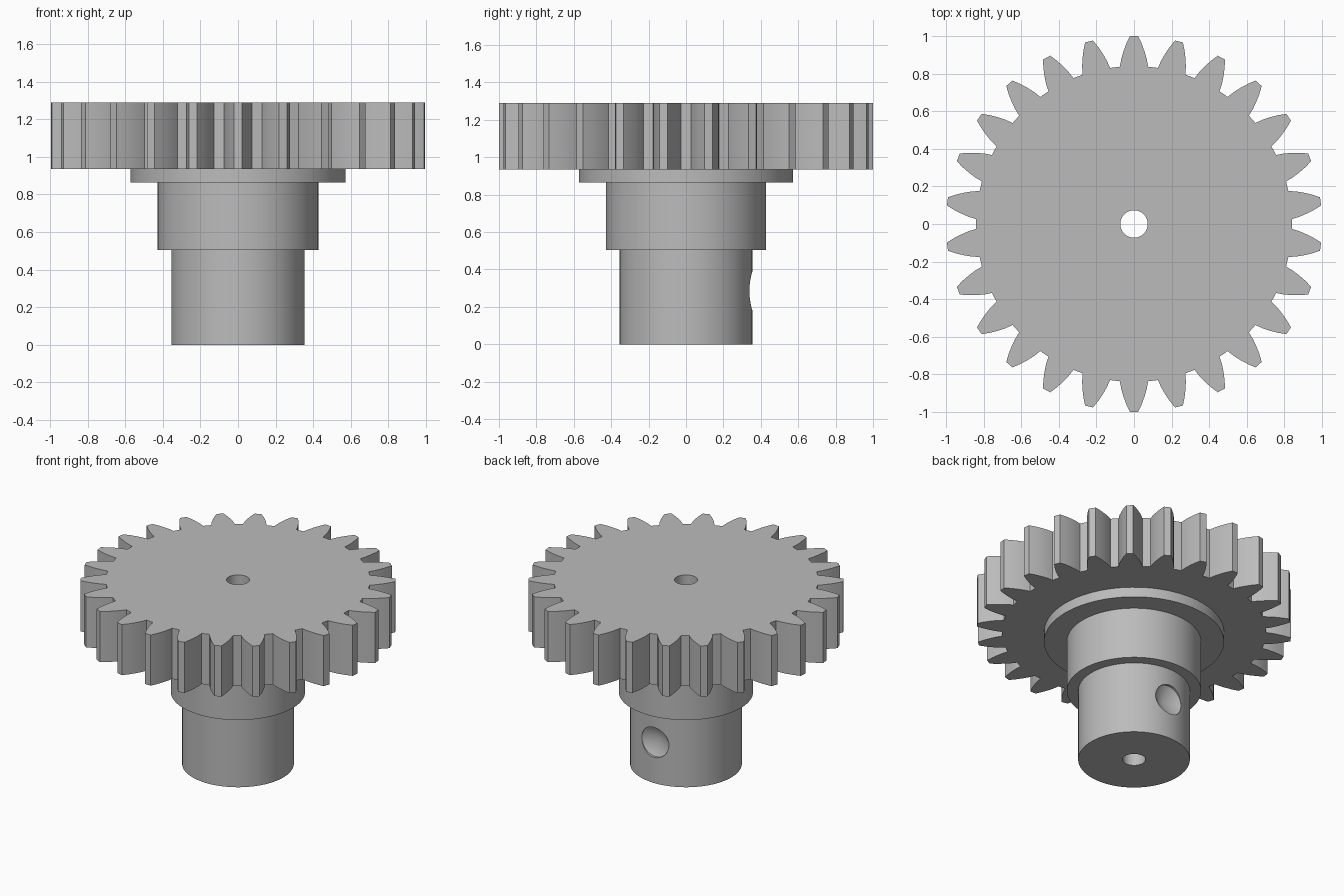
import bpy
import bmesh
import math
from mathutils import Matrix

TEETH = 26
BORE = 0.073

default = bpy.data.objects.get("Cube")
if default:
    bpy.data.objects.remove(default, do_unlink=True)

metal = bpy.data.materials.new("plain_grey")
metal.use_nodes = True
GREY = (0.5, 0.5, 0.5, 1)
metal.diffuse_color = GREY
metal.node_tree.nodes["Principled BSDF"].inputs["Base Color"].default_value = GREY


def finish(bm, name):
    bmesh.ops.recalc_face_normals(bm, faces=bm.faces[:])
    mesh = bpy.data.meshes.new(name)
    bm.to_mesh(mesh)
    bm.free()
    mesh.materials.append(metal)
    obj = bpy.data.objects.new(name, mesh)
    bpy.context.collection.objects.link(obj)
    return obj


def lathe(profile, name, segments=96, closed=True):
    """Spin an (r, z) profile about z; points at r = 0 close to a pole."""
    bm = bmesh.new()
    verts = [bm.verts.new((r, 0, z)) for r, z in profile]
    edges = [bm.edges.new(pair) for pair in zip(verts, verts[1:])]
    if closed:
        edges.append(bm.edges.new((verts[-1], verts[0])))
    bmesh.ops.spin(bm, geom=verts + edges, cent=(0, 0, 0), axis=(0, 0, 1),
                   angle=math.tau, steps=segments, use_duplicate=False)
    bmesh.ops.remove_doubles(bm, verts=bm.verts[:], dist=1e-5)
    return finish(bm, name)


def select_only(obj):
    bpy.ops.object.select_all(action="DESELECT")
    obj.select_set(True)
    bpy.context.view_layer.objects.active = obj


def cut(obj, cutter):
    cutter.hide_render = True
    mod = obj.modifiers.new("cut", "BOOLEAN")
    mod.operation = "DIFFERENCE"
    mod.solver = "EXACT"
    mod.object = cutter
    select_only(obj)
    bpy.ops.object.modifier_apply(modifier=mod.name)
    bpy.data.objects.remove(cutter, do_unlink=True)


# Stepped hub with a through bore and a flange under the gear
hub = lathe([(BORE, 0), (0.355, 0), (0.355, 0.505), (0.427, 0.505),
             (0.427, 0.865), (0.572, 0.865), (0.572, 0.935), (BORE, 0.935)],
            "stepped_hub")

# Drilled dimple with a conical bottom on the back of the hub
drill = lathe([(0, 0.28), (0.105, 0.338), (0.105, 0.45), (0, 0.45)],
              "drill_cutter", segments=48, closed=False)
drill.data.transform(Matrix.Translation((0, 0, 0.285))
                     @ Matrix.Rotation(-math.pi / 2, 4, "X"))
cut(hub, drill)

# Toothed wheel: one flank (radius, half width), mirrored and repeated
flank = [(0.84, 0.075), (0.88, 0.068), (0.92, 0.056), (0.96, 0.041), (1, 0.022)]
bm = bmesh.new()
outline = []
for i in range(TEETH):
    middle = math.pi / 2 + math.tau * i / TEETH
    for side, points in ((-1, flank), (1, flank[::-1])):
        for r, half in points:
            a = middle + side * math.asin(half / r)
            outline.append(bm.verts.new((r * math.cos(a), r * math.sin(a), 0.935)))
base = bm.faces.new(outline)
top = bmesh.ops.extrude_face_region(bm, geom=[base], use_keep_orig=True)
bmesh.ops.translate(bm, vec=(0, 0, 0.355),
                    verts=[g for g in top["geom"] if isinstance(g, bmesh.types.BMVert)])
gear = finish(bm, "gear_wheel")
cut(gear, lathe([(0, 0.8), (BORE, 0.8), (BORE, 1.4), (0, 1.4)],
                "bore_cutter", closed=False))

# Smooth curved walls, crisp edges
for obj in (hub, gear):
    select_only(obj)
    bpy.ops.object.shade_smooth_by_angle(angle=math.radians(25))
